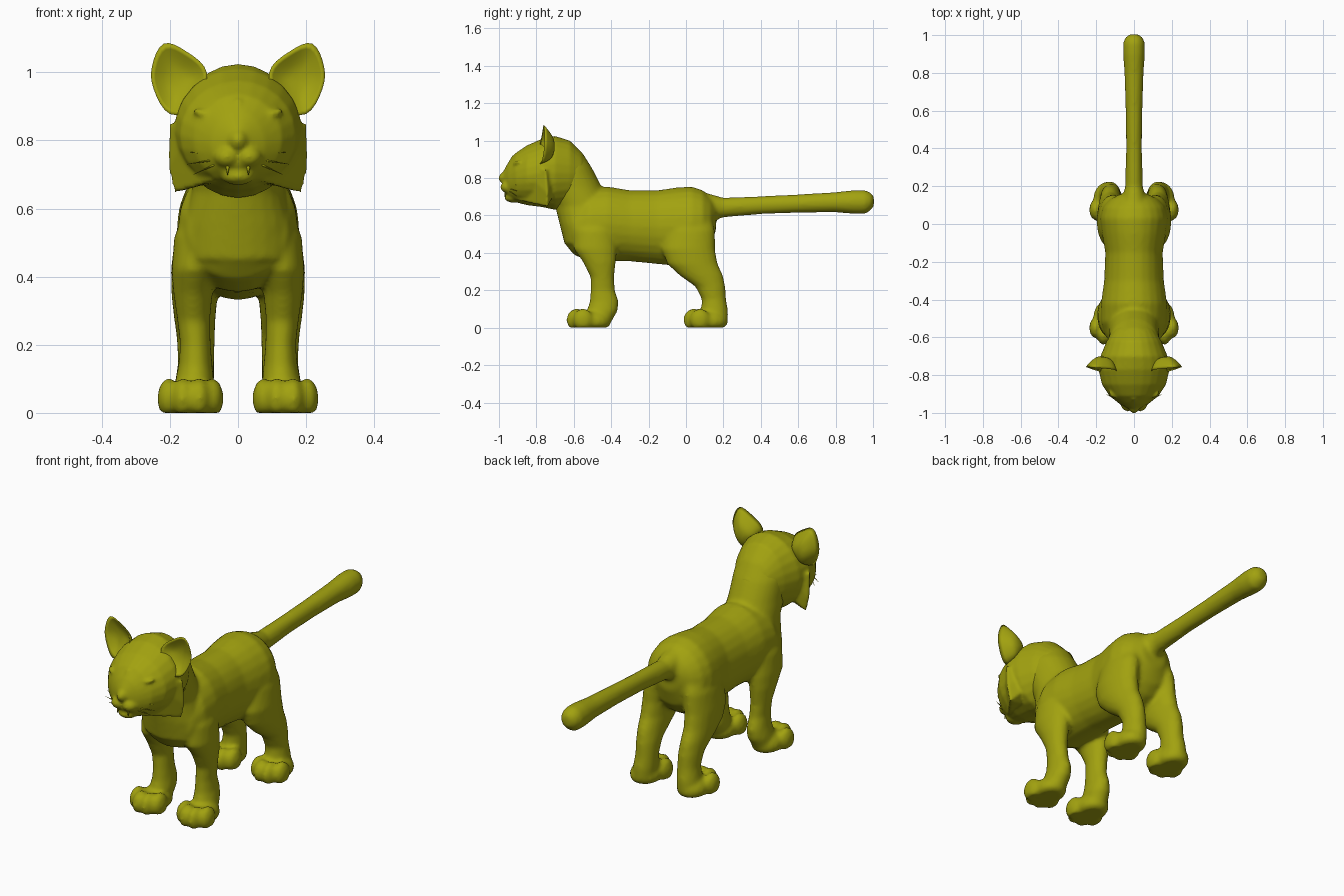
import bpy, bmesh, math
from mathutils import Vector, Matrix

cube = bpy.data.objects.get("Cube")
if cube:
    bpy.data.objects.remove(cube, do_unlink=True)

OLIVE = (0.36, 0.36, 0.005, 1)
mat = bpy.data.materials.new("olive")
mat.use_nodes = True
mat.diffuse_color = OLIVE
bsdf = mat.node_tree.nodes["Principled BSDF"]
bsdf.inputs["Base Color"].default_value = OLIVE
bsdf.inputs["Roughness"].default_value = 0.7


def finish(bm, name):
    bmesh.ops.recalc_face_normals(bm, faces=bm.faces)
    mesh = bpy.data.meshes.new(name)
    bm.to_mesh(mesh)
    bm.free()
    mesh.materials.append(mat)
    mesh.shade_smooth()
    ob = bpy.data.objects.new(name, mesh)
    bpy.context.collection.objects.link(ob)
    return ob


def loft(bm, axis, rings, n=24):
    """Elliptical rings (position, low, high, x0, x1) skinned along y or z."""
    loops = []
    for p, lo, hi, x0, x1 in rings:
        loop = []
        for i in range(n):
            a = 2 * math.pi * i / n
            x = (x0 + x1) / 2 + (x1 - x0) / 2 * math.cos(a)
            q = (lo + hi) / 2 + (hi - lo) / 2 * math.sin(a)
            loop.append(bm.verts.new((x, p, q) if axis == "y" else (x, q, p)))
        loops.append(loop)
    for a, b in zip(loops, loops[1:]):
        for i in range(n):
            j = (i + 1) % n
            bm.faces.new((a[i], a[j], b[j], b[i]))
    bm.faces.new(loops[0])
    bm.faces.new(loops[-1])


def ball(bm, centre, size, turn=0.0, floor=None):
    m = (Matrix.Translation(centre) @ Matrix.Rotation(turn, 4, "Y")
         @ Matrix.Diagonal((*size, 1)))
    verts = bmesh.ops.create_uvsphere(bm, u_segments=20, v_segments=12, radius=1, matrix=m)["verts"]
    if floor is not None:
        for v in verts:
            v.co.z = max(v.co.z, floor)


def hull(bm, points):
    verts = [bm.verts.new(p) for p in points]
    bmesh.ops.convex_hull(bm, input=verts)


def spike(bm, start, end, radius):
    a, b = Vector(start), Vector(end)
    d = b - a
    m = Matrix.Translation((a + b) / 2) @ d.to_track_quat("Z", "Y").to_matrix().to_4x4()
    bmesh.ops.create_cone(bm, cap_ends=True, segments=8, radius1=radius,
                          radius2=radius * 0.15, depth=d.length, matrix=m)


def fuse(ob, voxel, passes):
    """Blend overlapping volumes into one soft skin."""
    r = ob.modifiers.new("fuse", "REMESH")
    r.mode = "VOXEL"
    r.voxel_size = voxel
    r.use_smooth_shade = True
    s = ob.modifiers.new("soften", "SMOOTH")
    s.factor = 0.5
    s.iterations = passes


# torso, neck and tail
bm = bmesh.new()
loft(bm, "y", [(y, lo, hi, -w, w) for y, lo, hi, w in [
    (-.64, .44, .58, .09), (-.6, .39, .66, .15), (-.52, .355, .74, .175),
    (-.42, .355, .755, .175), (-.3, .355, .735, .158), (-.15, .34, .735, .152),
    (-.05, .33, .75, .17), (.03, .345, .755, .18), (.09, .38, .735, .165),
    (.13, .43, .70, .13), (.16, .52, .67, .07)]])
loft(bm, "z", [(z, lo, hi, -w, w) for z, lo, hi, w in [
    (.45, -.65, -.42, .16), (.55, -.675, -.4, .16), (.65, -.70, -.40, .135),
    (.75, -.75, -.45, .132), (.85, -.78, -.50, .135), (.93, -.78, -.55, .115),
    (.98, -.76, -.6, .085), (1.0, -.75, -.65, .05)]])
loft(bm, "y", [(y, lo, hi, -w, w) for y, lo, hi, w in [
    (.04, .52, .74, .1), (.13, .565, .715, .065), (.2, .59, .695, .046),
    (.4, .607, .703, .042), (.6, .615, .713, .044), (.8, .617, .725, .051),
    (.9, .608, .736, .058), (.96, .608, .736, .058), (.99, .63, .72, .044),
    (1.005, .65, .70, .02)]])

# legs and paws
for s in (-1, 1):
    def leg(rings):
        loft(bm, "z", [(z, lo, hi, s * a, s * b) for z, lo, hi, a, b in rings])
    leg([(.62, -.55, -.42, .06, .14), (.52, -.6, -.38, .05, .187),
         (.42, -.60, -.37, .06, .195), (.35, -.55, -.375, .075, .19),
         (.27, -.51, -.385, .082, .178), (.2, -.51, -.38, .08, .17),
         (.14, -.515, -.36, .075, .175), (.09, -.53, -.365, .07, .185), (.03, -.54, -.40, .08, .19)])
    leg([(.64, -.06, .12, .05, .14), (.52, -.11, .155, .04, .185),
         (.42, -.13, .155, .05, .197), (.34, -.10, .17, .06, .195),
         (.28, -.035, .198, .066, .188), (.22, .05, .21, .068, .18),
         (.15, .085, .215, .07, .176), (.09, .08, .225, .07, .185), (.03, .09, .225, .075, .19)])
    for y in (-.53, .095):
        ball(bm, (s * .138, y + .035, .035), (.078, .095, .062), floor=0)
        for dx, dy in ((-.062, -.025), (-.024, -.055), (.024, -.055), (.065, -.02)):
            ball(bm, (s * (.138 + dx), y + dy, .042), (.034, .055, .06), floor=0)
fuse(finish(bm, "body"), .011, 6)

# head with cheek ruffs, muzzle and chin
bm = bmesh.new()
loft(bm, "y", [(y, lo, hi, -w, w) for y, lo, hi, w in [
    (-.975, .73, .84, .035), (-.95, .69, .885, .08), (-.91, .67, .935, .13),
    (-.85, .655, .975, .17), (-.77, .645, 1.01, .188), (-.70, .63, 1.025, .178),
    (-.62, .65, 1.0, .145), (-.56, .70, .94, .11), (-.5, .77, .85, .05)]])
for s in (-1, 1):
    hull(bm, [(s * x, y, z) for x, y, z in [
        (.12, -.885, .85), (.203, -.75, .85), (.207, -.74, .72), (.19, -.74, .645),
        (.07, -.90, .68), (.13, -.70, .82), (.12, -.70, .72), (.1, -.75, .67)]])
    # muzzle pads and brow ridges
    ball(bm, (s * .032, -.947, .752), (.04, .045, .034))
    ball(bm, (s * .085, -.895, .873), (.05, .03, .014), turn=-s * .3)
ball(bm, (0, -.925, .695), (.05, .045, .026))
ball(bm, (0, -.955, .80), (.032, .047, .036))
loft(bm, "z", [(.78, -.99, -.92, -.03, .03), (.84, -.975, -.9, -.025, .025),
               (.92, -.93, -.86, -.02, .02)])
fuse(finish(bm, "head"), .008, 4)

# cupped ears, eyes, lids, whiskers and fangs
rim = [(.225, -.76, 1.108), (.258, -.755, 1.01), (.256, -.757, .962), (.205, -.775, .85),
       (.12, -.80, .90), (.07, -.775, 1.008), (.15, -.765, 1.06)]
for s, side in ((-1, "right"), (1, "left")):
    bm = bmesh.new()
    crease = bm.edges.layers.float.new("crease_edge")
    edge = [bm.verts.new((s * x, y, z)) for x, y, z in rim]
    for pit, depth in (((.17, -.725, .965), .6), ((.14, -.65, .93), .5)):
        c = Vector((s * pit[0], pit[1], pit[2]))
        ring = [bm.verts.new(v.co.lerp(c, depth) + Vector((0, .012, 0))) for v in edge]
        for i in range(len(edge)):
            j = (i + 1) % len(edge)
            bm.faces.new((edge[i], edge[j], ring[j], ring[i]))
        bm.faces.new(ring)
    for i in range(len(edge)):
        bm.edges.get((edge[i], edge[(i + 1) % len(edge)]))[crease] = 1
    ear = finish(bm, side + "_ear")
    ear.modifiers.new("round", "SUBSURF").levels = 2

    # almond eye with a raised lid around it
    place = (Matrix.Translation((s * .084, -.908, .84)) @ Matrix.Rotation(s * .5, 4, "Z")
             @ Matrix.Rotation(-s * .3, 4, "Y"))
    bm = bmesh.new()
    bmesh.ops.create_uvsphere(bm, u_segments=24, v_segments=16, radius=1,
                              matrix=place @ Matrix.Diagonal((.042, .02, .025, 1)))
    finish(bm, side + "_eye")
    bm = bmesh.new()
    n, k = 28, 8
    tube = []
    for i in range(n):
        a = 2 * math.pi * i / n
        out = Vector((math.cos(a), 0, math.sin(a)))
        mid = Vector((.046 * out.x, .004, .029 * out.z))
        tube.append([bm.verts.new(place @ (mid + .005 * (
            out * math.cos(t) + Vector((0, math.sin(t), 0)))))
            for t in (2 * math.pi * m / k for m in range(k))])
    for i in range(n):
        for m in range(k):
            a, b, q = tube[i], tube[(i + 1) % n], (m + 1) % k
            bm.faces.new((a[m], b[m], b[q], a[q]))
    finish(bm, side + "_eyelid")

    bm = bmesh.new()
    for z0, z1, tip in ((.758, .765, .14), (.745, .73, .15), (.735, .70, .13)):
        spike(bm, (s * .055, -.95, z0), (s * tip, -.90, z1), .0035)
    finish(bm, side + "_whiskers")
    bm = bmesh.new()
    spike(bm, (s * .03, -.965, .735), (s * .031, -.968, .698), .008)
    finish(bm, side + "_fang")
